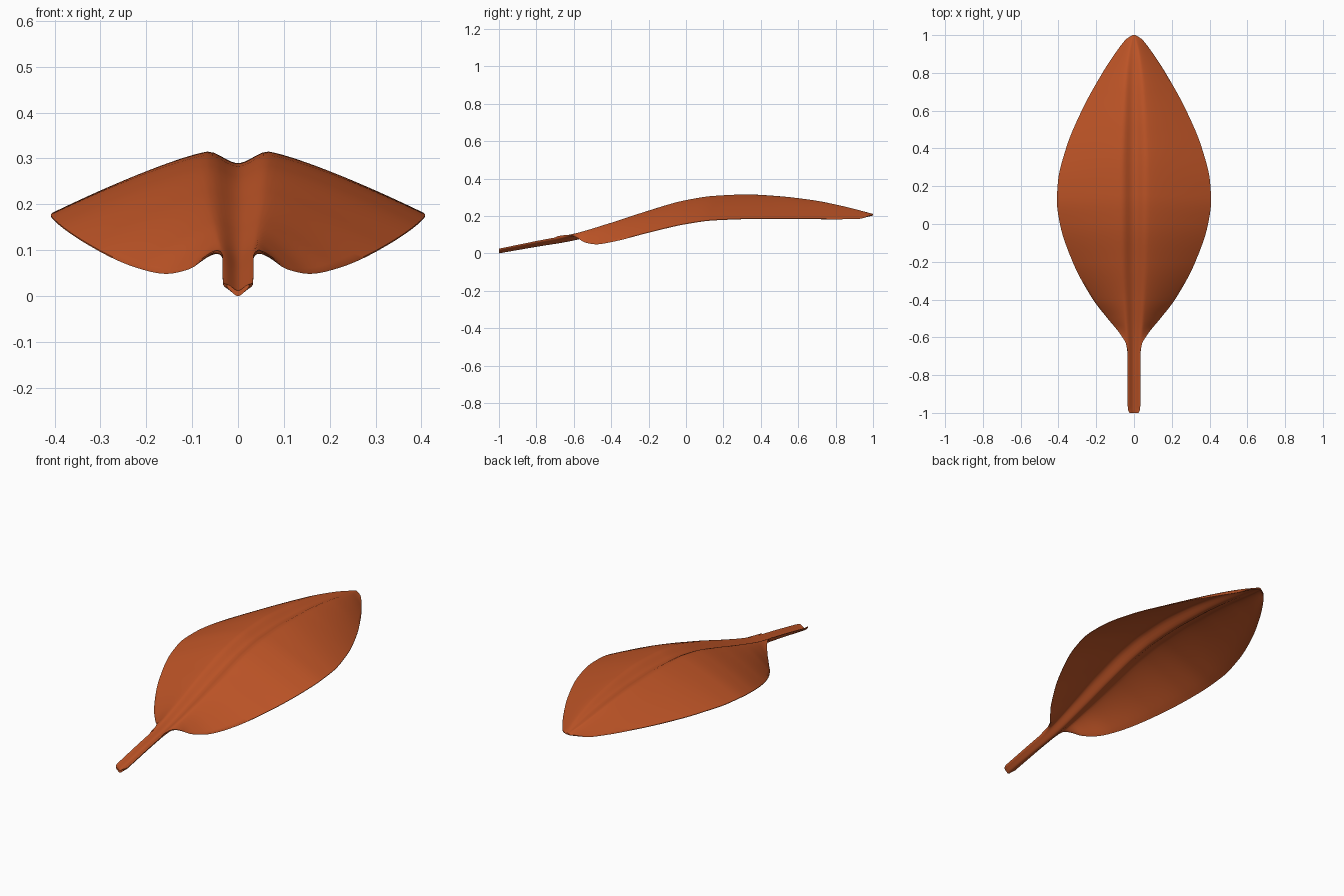
import bpy, bmesh, math

if "Cube" in bpy.data.objects:
    bpy.data.objects.remove(bpy.data.objects["Cube"])


def curve(pts):
    """Smooth (monotone cubic) interpolator through (position, value) points."""
    xs, ys = zip(*pts)
    n = len(xs)
    s = [(ys[i + 1] - ys[i]) / (xs[i + 1] - xs[i]) for i in range(n - 1)]
    m = [s[0]] + [2 * a * b / (a + b) if a * b > 0 else 0 for a, b in zip(s, s[1:])] + [s[-1]]

    def f(x):
        i = max(k for k in range(n - 1) if k == 0 or xs[k] <= x)
        h = xs[i + 1] - xs[i]
        t = (x - xs[i]) / h
        return ((1 + 2 * t) * (1 - t) ** 2 * ys[i] + t * (1 - t) ** 2 * h * m[i]
                + t * t * (3 - 2 * t) * ys[i + 1] + t * t * (t - 1) * h * m[i + 1])
    return f


# Profiles along the leaf: half width, ridge height, edge height, ridge offset
width = curve([(-1, .024), (-.98, .033), (-.7, .034), (-.64, .041), (-.58, .075), (-.5, .14),
               (-.4, .217), (-.2, .325), (0, .392), (.12, .408), (.22, .403), (.4, .36),
               (.6, .277), (.8, .167), (.9, .102), (.96, .058), (.985, .034), (1, .006)])
ridge_z = curve([(-1, .024), (-.8, .065), (-.6, .104), (-.4, .163), (-.2, .228), (0, .284),
                 (.15, .307), (.32, .314), (.5, .305), (.7, .28), (.85, .249), (1, .21)])
edge_z = curve([(-1, .024), (-.8, .065), (-.62, .098), (-.58, .083), (-.54, .06), (-.48, .05),
                (-.4, .062), (-.2, .112), (0, .158), (.15, .178), (.4, .186), (.8, .184),
                (.92, .186), (1, .207)])
ridge_x = curve([(-1, .024), (-.98, .033), (-.7, .034), (-.5, .045), (-.2, .062), (.3, .066),
                 (.7, .05), (.9, .028), (1, .004)])
groove = curve([(-1, .013), (-.6, .016), (0, .024), (.3, .025), (.7, .015), (.9, .005), (1, 0)])
keel = curve([(-1, .004), (-.6, .012), (-.2, .014), (.4, .01), (.8, .004), (1, 0)])


def top(y, x):
    a, w, r = abs(x), width(y), min(ridge_x(y), width(y))
    z = ridge_z(y)
    if a < r:
        return z - groove(y) * math.cos(math.pi * a / (2 * r)) ** 2
    if w - r < 1e-5:
        return z
    return z - (z - edge_z(y)) * ((a - r) / (w - r)) ** 1.25


# Leaf: closed cross-sections lofted from stem end to tip
ROWS, HALF = 150, 22
stations = [-math.cos(math.pi * i / ROWS) * .35 + (2 * i / ROWS - 1) * .65 for i in range(ROWS + 1)]
cols = [math.copysign(abs(k / HALF) ** 1.35, k) for k in range(-HALF, HALF + 1)]
bm = bmesh.new()
rings = []
for y in stations:
    w = width(y)
    upper, lower = [], []
    for c in cols:
        x = c * w
        z = top(y, x)
        t = .008 + keel(y) * math.exp(-(x / .03) ** 2)
        t *= .35 + .65 * (1 - abs(c) ** 12)
        upper.append(bm.verts.new((x, y, z)))
        lower.append(bm.verts.new((x, y, z - t)))
    rings.append(upper + lower[::-1])
for a, b in zip(rings, rings[1:]):
    n = len(a)
    for i in range(n):
        j = (i + 1) % n
        bm.faces.new((a[i], a[j], b[j], b[i]))
# End caps as strips between upper and lower outlines
for ring in (rings[0], rings[-1]):
    n = len(ring)
    for i in range(n // 2 - 1):
        bm.faces.new((ring[i], ring[i + 1], ring[n - 2 - i], ring[n - 1 - i]))
bmesh.ops.recalc_face_normals(bm, faces=bm.faces)
low = min(v.co.z for v in bm.verts)
bmesh.ops.translate(bm, verts=bm.verts, vec=(0, 0, -low))

mesh = bpy.data.meshes.new("leaf")
bm.to_mesh(mesh)
bm.free()
leaf = bpy.data.objects.new("leaf", mesh)
bpy.context.collection.objects.link(leaf)

# Colour
mat = bpy.data.materials.new("rust orange")
mat.diffuse_color = (.52, .09, .02, 1)
mat.use_nodes = True
mat.node_tree.nodes["Principled BSDF"].inputs["Base Color"].default_value = mat.diffuse_color
mesh.materials.append(mat)

bpy.context.view_layer.objects.active = leaf
leaf.select_set(True)
bpy.ops.object.shade_smooth_by_angle(angle=math.radians(50))
